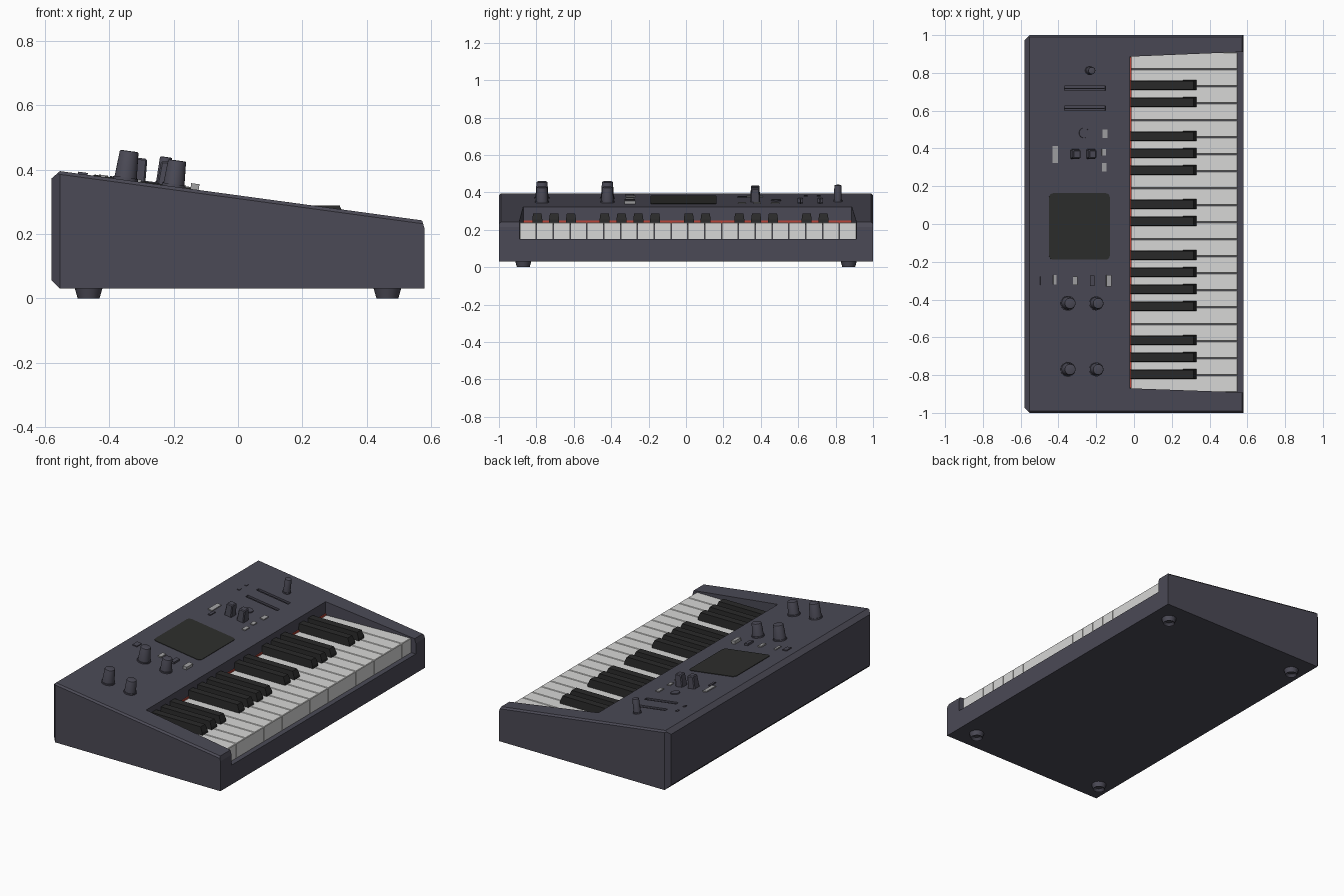
import bpy, bmesh, math
from mathutils import Matrix, Vector

if "Cube" in bpy.data.objects:
    bpy.data.objects.remove(bpy.data.objects["Cube"])

def material(name, rgb):
    m = bpy.data.materials.new(name)
    m.diffuse_color = (*rgb, 1)
    m.use_nodes = True
    m.node_tree.nodes["Principled BSDF"].inputs["Base Color"].default_value = m.diffuse_color
    return m

BODY = material("slate body", (0.070, 0.068, 0.092))
WHITE = material("white keys", (0.68, 0.68, 0.67))
BLACK = material("black keys", (0.022, 0.022, 0.022))
SCREEN = material("dark screen", (0.026, 0.027, 0.025))
GREY = material("grey buttons", (0.36, 0.36, 0.37))
RED = material("red felt", (0.50, 0.06, 0.04))

SLOPE = 0.136
TILT = Matrix.Rotation(math.atan(SLOPE), 4, 'Y')

def top(x):
    """Height of the sloping panel at x."""
    return 0.320 - SLOPE * x

def finish(name, bm, mat, matrix=None, smooth=False):
    if matrix is not None:
        bm.transform(matrix)
    bmesh.ops.recalc_face_normals(bm, faces=bm.faces)
    mesh = bpy.data.meshes.new(name)
    bm.to_mesh(mesh)
    bm.free()
    mesh.materials.append(mat)
    ob = bpy.data.objects.new(name, mesh)
    bpy.context.collection.objects.link(ob)
    if smooth:
        bpy.context.view_layer.objects.active = ob
        bpy.ops.object.select_all(action='DESELECT')
        ob.select_set(True)
        bpy.ops.object.shade_smooth_by_angle(angle=math.radians(35))
    return ob

def prism(points, offset):
    """Extrude a flat outline by an offset vector."""
    bm = bmesh.new()
    face = bm.faces.new([bm.verts.new(p) for p in points])
    new = bmesh.ops.extrude_face_region(bm, geom=[face])['geom']
    bmesh.ops.translate(bm, vec=offset, verts=[v for v in new if isinstance(v, bmesh.types.BMVert)])
    return bm

def box(x0, x1, y0, y1, z0, z1):
    return prism([(x0, y0, z0), (x1, y0, z0), (x1, y1, z0), (x0, y1, z0)], (0, 0, z1 - z0))

def on_panel(x, y):
    return Matrix.Translation((x, y, top(x))) @ TILT

def cone(r0, r1, z0, z1, sides=24):
    bm = bmesh.new()
    bmesh.ops.create_cone(bm, cap_ends=True, segments=sides, radius1=r0, radius2=r1, depth=z1 - z0)
    bmesh.ops.translate(bm, vec=(0, 0, (z0 + z1) / 2), verts=bm.verts)
    return bm

def knob(name, x, y, r0, r1, h):
    """Tapered knob with a slim collar and a bevelled cap."""
    bm = cone(r0, r1, -0.01, h)
    rim = [e for e in bm.edges if all(v.co.z > h - 1e-4 for v in e.verts)]
    bmesh.ops.bevel(bm, geom=rim, offset=0.004, segments=2, affect='EDGES', profile=0.5)
    finish(name, bm, BODY, on_panel(x, y), True)
    finish(name + "_collar", cone(r0 + 0.003, r0 + 0.003, -0.01, 0.008), BODY, on_panel(x, y), True)

# Wedge body with chamfered back and softened upper side edges
bm = prism([(-0.58, -1, 0.03), (0.58, -1, 0.03), (0.58, -1, 0.215),
            (0.572, -1, top(0.572)), (-0.58, -1, top(-0.58))], (0, 2, 0))
back = [e for e in bm.edges if all(v.co.x < -0.579 for v in e.verts)]
bmesh.ops.bevel(bm, geom=back, offset=0.027, segments=1, affect='EDGES')
sides = [e for e in bm.edges if all(abs(v.co.y) > 0.999 and v.co.z > 0.23 for v in e.verts)
         and abs(e.verts[0].co.x - e.verts[1].co.x) > 0.5]
bmesh.ops.bevel(bm, geom=sides, offset=0.010, segments=1, affect='EDGES')
body = finish("body", bm, BODY)

# Key well and two slider slots cut from the body
cutters = [finish("key_well_cutter", prism(
    [(-0.02, -0.870, 0.15), (0.65, -0.894, 0.15), (0.65, 0.914, 0.15), (-0.02, 0.886, 0.15)],
    (0, 0, 0.4)), BODY)]
for y in (0.718, 0.612):
    cutters.append(finish("slot_cutter", box(-0.11, 0.11, -0.012, 0.012, -0.025, 0.05),
                          BODY, on_panel(-0.26, y)))
bpy.context.view_layer.objects.active = body
for c in cutters:
    mod = body.modifiers.new("cut", 'BOOLEAN')
    mod.operation, mod.solver, mod.object = 'DIFFERENCE', 'EXACT', c
    bpy.ops.object.modifier_apply(modifier=mod.name)
    bpy.data.objects.remove(c)

# Slider rails and handles inside the slots
for i, y in enumerate((0.718, 0.612)):
    finish(f"slider_rail_{i}", box(-0.105, 0.105, -0.003, 0.003, -0.03, -0.006), BODY, on_panel(-0.26, y))

# Twenty white keys; black keys sit on most of the joints between them
PITCH, FIRST = 0.09, 0.91
for i in range(20):
    y = FIRST - PITCH * i
    bm = box(-0.019, 0.548, y - PITCH + 0.0012, y - 0.0012, 0.148, 0.240)
    edges = [e for e in bm.edges if all(v.co.z > 0.239 for v in e.verts)]
    bmesh.ops.bevel(bm, geom=edges, offset=0.003, segments=1, affect='EDGES')
    finish(f"white_key_{i}", bm, WHITE)
    if i in (0, 1, 4, 8, 11, 16):
        continue
    yb = y + 0.018 - 0.013
    bm = prism([(-0.019, yb - 0.027, 0.225), (0.332, yb - 0.027, 0.225), (0.330, yb - 0.027, 0.255),
                (0.316, yb - 0.027, 0.288), (-0.019, yb - 0.027, 0.288)], (0, 0.054, 0))
    for v in bm.verts:
        if v.co.z > 0.28:
            v.co.y = yb + (v.co.y - yb) * 0.82
    finish(f"black_key_{i}", bm, BLACK)

# Red felt behind the keys
finish("felt_strip", box(-0.021, -0.014, -0.868, 0.884, 0.235, 0.250), RED)

# Rounded display
bm = box(-0.162, 0.162, -0.176, 0.176, -0.01, 0.003)
corners = [e for e in bm.edges if abs(e.verts[0].co.z - e.verts[1].co.z) > 0.005]
bmesh.ops.bevel(bm, geom=corners, offset=0.022, segments=4, affect='EDGES', profile=0.5)
finish("screen", bm, SCREEN, on_panel(-0.289, -0.013))

# Knobs
for i, y in enumerate((-0.42, -0.77)):
    knob(f"rear_knob_{i}", -0.35, y, 0.036, 0.029, 0.091)
    knob(f"inner_knob_{i}", -0.20, y, 0.034, 0.028, 0.082)
knob("joystick", -0.235, 0.812, 0.021, 0.019, 0.088)
finish("round_button", cone(0.028, 0.026, -0.01, 0.006), BODY, on_panel(-0.265, 0.482), True)

# Pair of tall square caps
for i, x in enumerate((-0.312, -0.228)):
    bm = box(-0.025, 0.025, -0.027, 0.027, -0.01, 0.074)
    for v in bm.verts:
        if v.co.z > 0:
            v.co.x *= 0.82
            v.co.y *= 0.82
    bmesh.ops.bevel(bm, geom=bm.edges[:], offset=0.005, segments=1, affect='EDGES')
    finish(f"square_cap_{i}", bm, BODY, on_panel(x, 0.37))

# Small flat buttons: x, y, length in x, length in y, height, material
buttons = [(-0.418, 0.368, 0.028, 0.090, 0.006, GREY), (-0.390, 0.300, 0.016, 0.050, 0.006, BODY),
           (-0.155, 0.478, 0.026, 0.046, 0.006, GREY), (-0.160, 0.380, 0.022, 0.036, 0.006, GREY),
           (-0.158, 0.300, 0.022, 0.044, 0.006, GREY), (-0.440, 0.710, 0.014, 0.020, 0.004, BODY),
           (-0.440, 0.640, 0.014, 0.020, 0.004, BODY), (-0.482, -0.300, 0.030, 0.046, 0.006, BODY),
           (-0.420, -0.296, 0.016, 0.050, 0.006, GREY), (-0.312, -0.300, 0.022, 0.046, 0.008, GREY),
           (-0.222, -0.300, 0.024, 0.056, 0.012, BODY), (-0.135, -0.300, 0.026, 0.060, 0.018, GREY)]
for i, (x, y, w, d, h, mat) in enumerate(buttons):
    finish(f"button_{i}", box(-w / 2, w / 2, -d / 2, d / 2, -0.01, h), mat, on_panel(x, y))

# Four tapered feet with a recessed underside
for sx in (-1, 1):
    for sy in (-1, 1):
        bm = cone(0.034, 0.044, 0.0, 0.035, 16)
        bottom = [f for f in bm.faces if f.calc_center_median().z < 0.001]
        bmesh.ops.inset_region(bm, faces=bottom, thickness=0.014)
        bmesh.ops.translate(bm, vec=(0, 0, 0.015), verts=bottom[0].verts)
        finish(f"foot_{sx}_{sy}", bm, BODY, Matrix.Translation((sx * 0.464, sy * 0.87, 0)), True)
